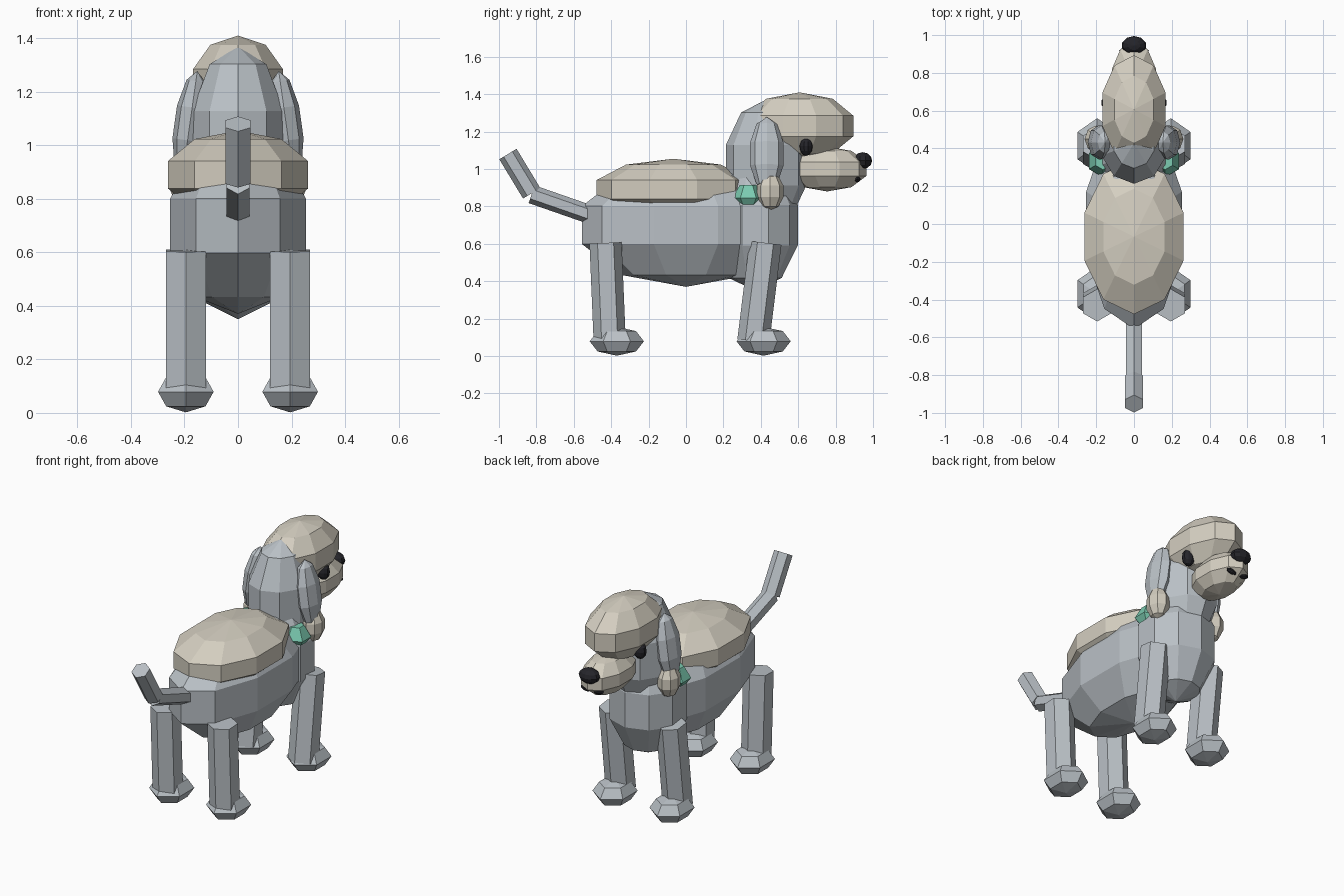
import bpy, bmesh
from math import sin, cos, pi, radians
from mathutils import Vector, Matrix, Euler

cube = bpy.data.objects.get("Cube")
if cube:
    bpy.data.objects.remove(cube, do_unlink=True)


def material(name, rgb):
    m = bpy.data.materials.new(name)
    m.use_nodes = True
    m.diffuse_color = (*rgb, 1)
    m.node_tree.nodes["Principled BSDF"].inputs["Base Color"].default_value = (*rgb, 1)
    return m


GREY = material("soft_grey", (0.49, 0.53, 0.565))
CREAM = material("cream", (0.66, 0.62, 0.53))
BLACK = material("near_black", (0.018, 0.018, 0.023))
TEAL = material("teal", (0.2, 0.6, 0.44))


def lathe(name, profile, sides, matrix, mat):
    """Revolve (radius, z) points around z, with a corner on +y."""
    bm = bmesh.new()
    rings = []
    for r, z in profile:
        count = sides if r > 1e-5 else 1
        rings.append([bm.verts.new((r * sin(2 * pi * i / sides), r * cos(2 * pi * i / sides), z))
                      for i in range(count)])
    for a, b in zip(rings, rings[1:]):
        for i in range(sides):
            j = (i + 1) % sides
            corners = [a[i % len(a)], a[j % len(a)], b[j % len(b)], b[i % len(b)]]
            bm.faces.new(list(dict.fromkeys(corners)))
    for end in (rings[0], rings[-1]):
        if len(end) > 1:
            bm.faces.new(end)
    bm.transform(matrix)
    bmesh.ops.recalc_face_normals(bm, faces=bm.faces)
    mesh = bpy.data.meshes.new(name)
    bm.to_mesh(mesh)
    bm.free()
    mesh.materials.append(mat)
    obj = bpy.data.objects.new(name, mesh)
    bpy.context.collection.objects.link(obj)
    return obj


def ball(name, centre, size, mat, sides=10, rings=5, turn=(0, 0, 0)):
    profile = [(sin(pi * i / rings), -cos(pi * i / rings)) for i in range(rings + 1)]
    profile[0], profile[-1] = (0, -1), (0, 1)
    rot = Euler([radians(t) for t in turn]).to_matrix().to_4x4()
    matrix = Matrix.Translation(centre) @ rot @ Matrix.Diagonal((*size, 1))
    return lathe(name, profile, sides, matrix, mat)


def rod(name, start, end, radius, mat):
    start, end = Vector(start), Vector(end)
    d = end - start
    matrix = Matrix.Translation(start) @ d.to_track_quat('Z', 'Y').to_matrix().to_4x4()
    return lathe(name, [(radius, 0), (radius, d.length)], 6, matrix, mat)


# Torso and woolly back
ball("body", (0, 0, 0.7), (0.28, 0.584, 0.33), GREY)
ball("chest", (0, 0.37, 0.7), (0.24, 0.24, 0.35), GREY)
ball("back_wool", (0, -0.067, 0.89), (0.29, 0.432, 0.165), CREAM)

# Head
ball("head", (0, 0.428, 1.02), (0.19, 0.226, 0.35), GREY)
ball("topknot", (0, 0.607, 1.23), (0.185, 0.302, 0.18), CREAM)
ball("muzzle", (0, 0.755, 1.0), (0.13, 0.22, 0.12), CREAM)
ball("nose", (0, 0.945, 1.045), (0.066, 0.05, 0.045), BLACK, 10, 6)

# Tail in two straight pieces
rod("tail_base", (0, -0.5, 0.752), (0, -0.825, 0.865), 0.05, GREY)
rod("tail_tip", (0, -0.825, 0.87), (0, -0.952, 1.08), 0.054, GREY)

# Paired parts
for side, s in (("left", 1), ("right", -1)):
    ball(f"{side}_eye", (s * 0.135, 0.642, 1.122), (0.04, 0.035, 0.052), BLACK, 10, 6)
    ball(f"{side}_mouth", (s * 0.045, 0.917, 0.945), (0.035, 0.016, 0.014), BLACK, 8, 5,
         (0, -s * 12, 0))
    ball(f"{side}_ear", (s * 0.18, 0.432, 1.08), (0.06, 0.094, 0.2), GREY, 8, 5, (0, -s * 8, 0))
    ball(f"{side}_ear_puff", (s * 0.2, 0.45, 0.88), (0.065, 0.075, 0.1), CREAM, 8, 5)
    lathe(f"{side}_bow", [(0.05, -0.045), (0.085, 0), (0.045, 0.07)], 6,
          Matrix.Translation((s * 0.165, 0.333, 0.845)), TEAL)
    for end, top, foot, paw in (("hind", -0.43, -0.408, -0.37), ("front", 0.425, 0.36, 0.415)):
        x = s * 0.195
        rod(f"{side}_{end}_leg", (x, foot, 0.08), (x, top, 0.605), 0.086, GREY)
        ball(f"{side}_{end}_paw", (x, paw, 0.079), (0.12, 0.145, 0.077), GREY, 6, 4)
